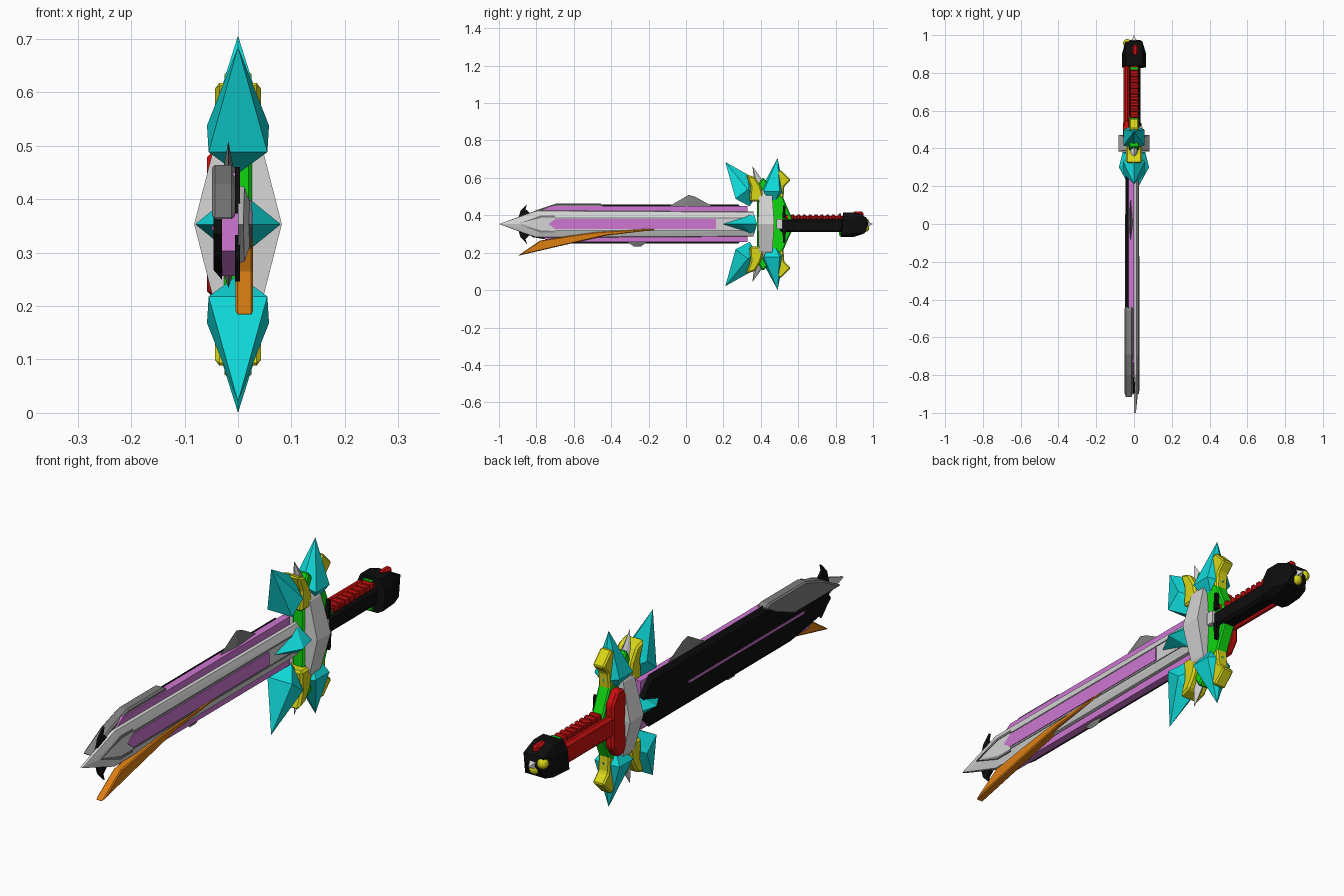
import bpy, bmesh, math
from mathutils import Vector

C = 0.353  # height of the sword's long axis


def mat(name, r, g, b):
    m = bpy.data.materials.new(name)
    m.diffuse_color = (r, g, b, 1)
    return m


CYAN = mat("cyan", 0.005, 0.70, 0.70)
PURPLE = mat("purple", 0.62, 0.18, 0.64)
WHITE = mat("light grey", 0.66, 0.66, 0.66)
GREY = mat("mid grey", 0.21, 0.21, 0.21)
BLACK = mat("black", 0.004, 0.004, 0.004)
ORANGE = mat("orange", 0.72, 0.21, 0.006)
YELLOW = mat("yellow", 0.70, 0.68, 0.008)
GREEN = mat("green", 0.005, 0.68, 0.005)
RED = mat("red", 0.62, 0.005, 0.005)


def finish(name, bm, m):
    bmesh.ops.recalc_face_normals(bm, faces=bm.faces)
    me = bpy.data.meshes.new(name)
    bm.to_mesh(me)
    bm.free()
    me.materials.append(m)
    ob = bpy.data.objects.new(name, me)
    bpy.context.collection.objects.link(ob)
    return ob


def hull(name, pts, m, flip=1):
    """Convex solid; pts are (x, y, height above axis)."""
    bm = bmesh.new()
    for x, y, z in pts:
        bm.verts.new((x, y, C + flip * z))
    r = bmesh.ops.convex_hull(bm, input=bm.verts)
    bmesh.ops.delete(bm, geom=[v for v in bm.verts if not v.link_faces], context='VERTS')
    bmesh.ops.dissolve_limit(bm, angle_limit=0.01, verts=bm.verts, edges=bm.edges)
    return finish(name, bm, m)


def plate(name, pts, x0, x1, m, flip=1, bevel=0):
    """Side profile (y, height above axis) extruded across x."""
    bm = bmesh.new()
    f = bm.faces.new([bm.verts.new((x0, y, C + flip * z)) for y, z in pts])
    g = bmesh.ops.extrude_face_region(bm, geom=[f])
    bmesh.ops.translate(bm, vec=(x1 - x0, 0, 0),
                        verts=[v for v in g["geom"] if isinstance(v, bmesh.types.BMVert)])
    ob = finish(name, bm, m)
    if bevel:
        b = ob.modifiers.new("chamfer", 'BEVEL')
        b.width, b.segments = bevel, 1
    return ob


def box(name, x, y, z, m, bevel=0):
    return plate(name, [(y[0], z[0]), (y[1], z[0]), (y[1], z[1]), (y[0], z[1])],
                 x[0], x[1], m, bevel=bevel)


def pm(pts):
    """Mirror points across x."""
    return pts + [(-x, y, z) for x, y, z in pts if x]


def pz(pts):
    """Mirror points across the axis height."""
    return pts + [(x, y, -z) for x, y, z in pts if z]


def ring(pts):
    """Close a half profile by mirroring it below the axis."""
    return pts + [(y, -z) for y, z in reversed(pts) if z]


# --- blade ---
plate("energy_core", ring([(-0.80, 0.05), (-0.73, 0.097), (0.33, 0.097)]), -0.03, 0.0, PURPLE)
hull("front_blade", pz([(0.0, -1.0, 0), (0.0, -0.80, 0.073), (0.0, -0.70, 0.066), (0.0, 0.36, 0.066),
                        (0.010, -1.0, 0), (0.012, -0.8, 0.070), (0.012, 0.36, 0.064),
                        (0.024, -0.86, 0.0), (0.024, -0.78, 0.036), (0.024, 0.36, 0.036)]), WHITE)
plate("front_stripe", ring([(-0.735, 0), (-0.70, 0.027), (0.16, 0.027), (0.20, 0.0)][:3]),
      0.022, 0.027, PURPLE)
for s in (1, -1):
    plate("tip_groove", [(-0.90, 0), (-0.78, 0.045), (-0.70, 0.045), (-0.70, 0.036), (-0.77, 0.035)],
          0.012, 0.0255, GREY, s)
    plate("edge_line", [(-0.70, 0.036), (0.33, 0.036), (0.33, 0.031), (-0.70, 0.031)],
          0.02, 0.0255, GREY, s)
    # hooked spikes beside the tip
    plate("tip_hook", [(-0.90, 0.02), (-0.885, 0.07), (-0.85, 0.107), (-0.858, 0.08), (-0.83, 0.055), (-0.81, 0.02)],
          -0.006, 0.004, BLACK, s)
hull("back_blade", [(x, y * k, z * k2) for x, k, k2 in ((-0.03, 1, 1), (-0.046, 0.98, 0.82))
                    for y, z in [(-0.87, -0.02), (-0.80, 0.06), (-0.45, 0.104), (0.28, 0.104), (0.34, 0.04),
                                 (0.34, -0.04), (0.28, -0.104), (-0.62, -0.104), (-0.82, -0.07)]], BLACK)
box("back_slit", (-0.0485, -0.04), (-0.68, 0.05), (-0.012, -0.003), PURPLE)
plate("back_tip_cover", [(-0.92, 0.01), (-0.80, 0.075), (-0.69, 0.111), (-0.46, 0.111), (-0.435, 0.098),
                         (-0.50, 0.06), (-0.62, 0.01)], -0.049, -0.006, GREY, bevel=0.006)
# fins standing out of the blade edges
hull("top_fin", [(-0.018, 0.015, 0.156), (-0.018, -0.10, 0.09), (-0.018, 0.15, 0.09),
                 (-0.030, 0.0, 0.09), (-0.006, 0.0, 0.09), (-0.018, 0.05, 0.146)], GREY)
hull("bottom_fin", [(-0.018, -0.28, -0.119), (-0.018, -0.24, -0.119), (-0.018, -0.32, -0.09),
                    (-0.018, -0.2, -0.09), (-0.028, -0.26, -0.09), (-0.008, -0.26, -0.09)], GREY)
# curved side barb
plate("side_barb", [(-0.90, -0.170), (-0.78, -0.088), (-0.62, -0.062), (-0.48, -0.043), (-0.17, -0.023),
                    (-0.17, -0.032), (-0.43, -0.062), (-0.62, -0.105)], -0.005, 0.0285, ORANGE, bevel=0.004)

# --- guard ---
hull("guard_block", pm(pz([(0.082, 0.385, 0.0), (0.082, 0.472, 0.0), (0.045, 0.39, 0.145),
                           (0.045, 0.462, 0.145), (0.02, 0.40, 0.19), (0.02, 0.45, 0.19)])), WHITE)
hull("centre_crystal", pm(pz([(0, 0.155, 0), (0.08, 0.30, 0), (0.06, 0.38, 0), (0, 0.36, 0.065)])), CYAN)
plate("guard_core", ring([(0.38, 0.20), (0.41, 0.25), (0.46, 0.20), (0.52, 0.14), (0.55, 0.07), (0.585, 0.0)]),
      -0.026, 0.026, GREEN, bevel=0.006)
for s in (1, -1):
    hull("front_crystal", pm([(0, 0.21, 0.332), (0, 0.335, 0.262), (0.055, 0.265, 0.135),
                              (0.058, 0.33, 0.185), (0, 0.38, 0.155), (0, 0.34, 0.095)]), CYAN, s)
    hull("rear_crystal", pm([(0, 0.49, 0.353), (0, 0.405, 0.195), (0.056, 0.415, 0.175),
                             (0.056, 0.50, 0.175), (0, 0.525, 0.165), (0, 0.465, 0.09)]), CYAN, s)
    plate("front_prong", [(0.32, 0.267), (0.37, 0.25), (0.40, 0.20), (0.42, 0.12), (0.34, 0.12), (0.345, 0.20)],
          -0.043, 0.043, YELLOW, s, 0.008)
    plate("rear_prong", [(0.47, 0.13), (0.485, 0.27), (0.505, 0.29), (0.56, 0.235), (0.525, 0.20), (0.52, 0.13)],
          -0.025, 0.025, YELLOW, s, 0.006)
    hull("guard_spike", pm([(0, 0.355, 0.31), (0.022, 0.38, 0.22), (0.022, 0.42, 0.18), (0, 0.42, 0.22),
                            (0, 0.37, 0.18)]), WHITE, s)
    # black clasp horns
    plate("clasp_horn", [(0.515, 0.03), (0.52, 0.10), (0.53, 0.10), (0.535, 0.03)], 0.02, 0.04, BLACK, s)
plate("red_shield", ring([(0.455, 0.10), (0.475, 0.133), (0.51, 0.133), (0.545, 0.085)]),
      -0.058, -0.02, RED, bevel=0.008)
box("guard_socket", (-0.02, 0.045), (0.485, 0.515), (-0.026, 0.026), WHITE)

# --- handle ---
box("grip", (-0.028, 0.034), (0.50, 0.85), (-0.043, 0.026), BLACK, 0.01)
box("grip_back", (-0.055, -0.025), (0.50, 0.84), (-0.042, 0.042), RED, 0.01)
box("grip_top", (-0.018, 0.022), (0.50, 0.84), (0.02, 0.042), RED)
for i in range(10):
    y = 0.53 + i * 0.031
    box("grip_rib", (-0.022, 0.027), (y, y + 0.02), (0.024, 0.052), RED, 0.005)

# --- pommel ---
hull("pommel", pm([(0.064, 0.83, -0.055), (0.064, 0.84, 0.02), (0.04, 0.825, -0.068), (0.045, 0.84, 0.062),
                   (0.064, 0.90, -0.05), (0.06, 0.90, 0.03), (0.045, 0.90, 0.062),
                   (0.045, 0.955, -0.05), (0.045, 0.965, 0.035), (0.03, 0.975, 0.0), (0.03, 0.93, 0.055),
                   (0.04, 0.90, -0.068)]), BLACK)
hull("pommel_tip", pm([(0, 1.0, 0.0), (0.014, 0.97, 0.014), (0.014, 0.97, -0.014)]), WHITE)
box("pommel_button", (-0.008, 0.022), (0.89, 0.95), (0.03, 0.066), RED, 0.008)
box("pommel_clip", (-0.02, 0.02), (0.818, 0.83), (-0.062, 0.056), GREEN)
for x, z in ((-0.036, 0.01), (0.0, -0.02)):
    bm = bmesh.new()
    bmesh.ops.create_uvsphere(bm, u_segments=12, v_segments=8, radius=0.022)
    bmesh.ops.translate(bm, vec=Vector((x, 0.958, C + z)), verts=bm.verts)
    finish("pommel_stud", bm, YELLOW)
